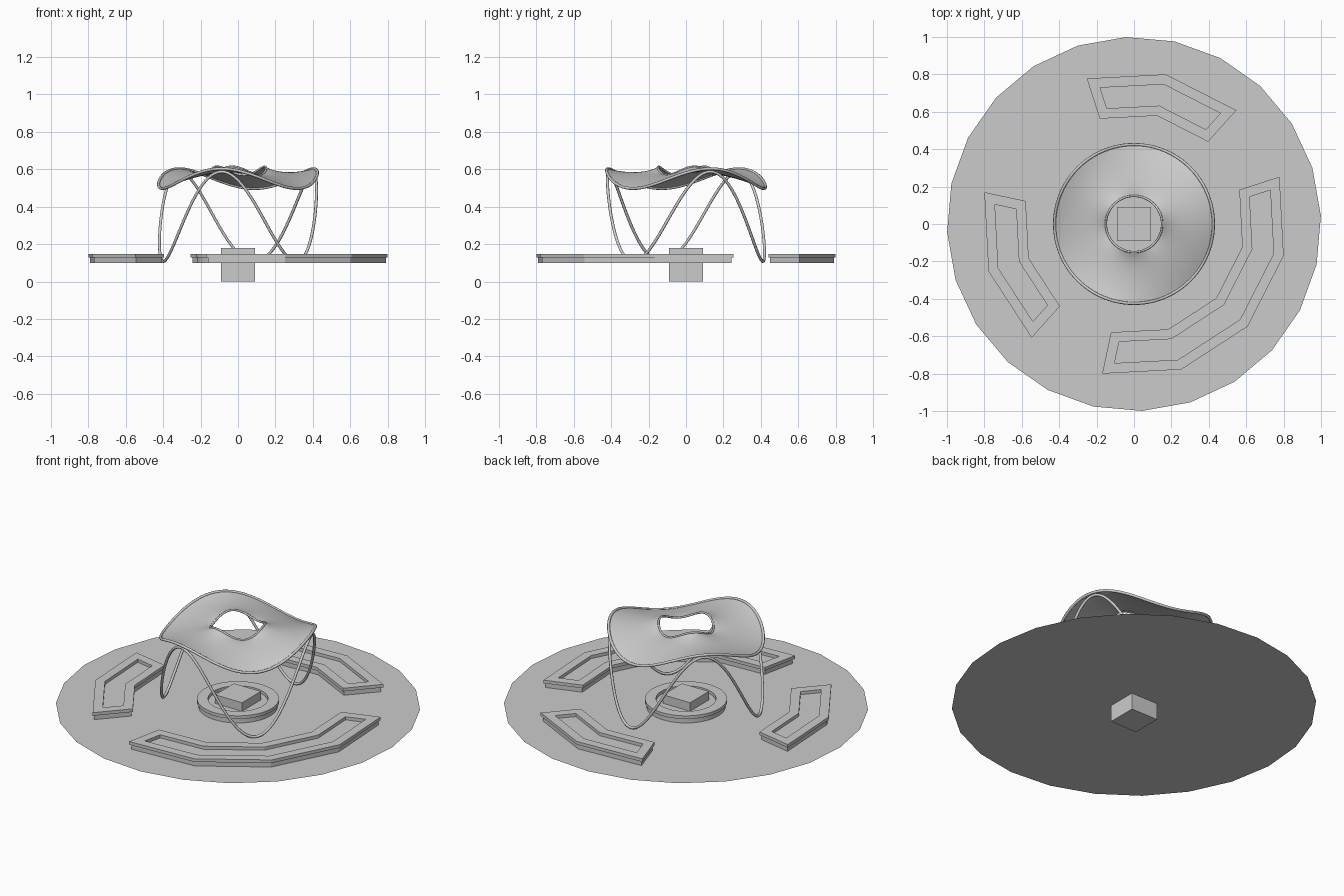
import bpy, bmesh, math
from math import cos, sin, radians, log

cube = bpy.data.objects.get("Cube")
if cube:
    bpy.data.objects.remove(cube)

grey = bpy.data.materials.new("light_grey")
grey.use_nodes = True
grey.diffuse_color = (0.6, 0.6, 0.6, 1)
grey.node_tree.nodes["Principled BSDF"].inputs["Base Color"].default_value = (0.6, 0.6, 0.6, 1)

GROUND = 0.1
PEAK = radians(18)          # direction of the first canopy crest


def polar(r, a, z):
    return (r * cos(a), r * sin(a), z)


def finish(name, bm, smooth=False):
    mesh = bpy.data.meshes.new(name)
    bm.to_mesh(mesh)
    bm.free()
    mesh.materials.append(grey)
    for p in mesh.polygons:
        p.use_smooth = smooth
    obj = bpy.data.objects.new(name, mesh)
    bpy.context.collection.objects.link(obj)
    return obj


def slab(bm, outline, z0, z1, margin, keep_frame):
    """Extrude either the border of an outline or the area inside that border."""
    inner = bm.faces.new([bm.verts.new((x, y, z0)) for x, y, _ in outline])
    inner.normal_update()
    border = bmesh.ops.inset_region(bm, faces=[inner], thickness=margin,
                                    use_boundary=True, use_even_offset=True)["faces"]
    keep, drop = (border, [inner]) if keep_frame else ([inner], border)
    bmesh.ops.delete(bm, geom=drop, context="FACES")
    top = bmesh.ops.extrude_face_region(bm, geom=keep, use_keep_orig=True)["geom"]
    bmesh.ops.translate(bm, vec=(0, 0, z1 - z0),
                        verts=[g for g in top if isinstance(g, bmesh.types.BMVert)])


def planter(name, outline, rim):
    """Low body with a slightly overhanging rim around a recessed top."""
    bm = bmesh.new()
    slab(bm, outline, GROUND, 0.128, 0.008, False)
    slab(bm, outline, 0.128, 0.147, rim, True)
    bmesh.ops.recalc_face_normals(bm, faces=bm.faces)
    return finish(name, bm)


def tube(name, path, radius):
    """Closed round tube through a loop of points."""
    curve = bpy.data.curves.new(name, "CURVE")
    curve.dimensions = "3D"
    curve.bevel_depth = radius
    curve.bevel_resolution = 2
    spline = curve.splines.new("POLY")
    spline.points.add(len(path) - 1)
    for point, co in zip(spline.points, path):
        point.co = (*co, 1)
    spline.use_cyclic_u = True
    spline.use_smooth = True
    curve.materials.append(grey)
    obj = bpy.data.objects.new(name, curve)
    bpy.context.collection.objects.link(obj)


# Flat ground disc
bm = bmesh.new()
bm.faces.new([bm.verts.new(polar(1, radians(2.5 + 15 * i), GROUND)) for i in range(24)])
finish("ground_disc", bm)

# Central block passing through the disc
bm = bmesh.new()
bmesh.ops.create_cube(bm, size=0.18)
bmesh.ops.translate(bm, verts=bm.verts, vec=(0, 0, 0.09))
finish("central_block", bm)

# Angular benches, each an arc of straight segments
for name, start, segments in (("front_bench", 258, 4), ("back_bench", 48, 2), ("right_bench", 168, 2)):
    angles = [radians(start + 30 * i) for i in range(segments + 1)]
    outline = [polar(0.818, a, 0) for a in angles] + [polar(0.592, a, 0) for a in reversed(angles)]
    planter(name, outline, 0.053)

# Round planter in the middle
planter("round_planter", [polar(0.225, math.tau * i / 48, 0) for i in range(48)], 0.06)

# Canopy membrane stretched between two wavy rings
R_IN, R_OUT = 0.15, 0.425
STEPS, ROWS = 96, 12


def canopy_height(r, a):
    t = log(r / R_IN) / log(R_OUT / R_IN)
    mean = 0.592 + (0.55 - 0.592) * t
    wave = 0.052 * (r / R_OUT) ** 3 + 0.02 * (R_IN / r) ** 3
    return mean + wave * cos(3 * (a - PEAK))


def canopy_loop(r):
    return [polar(r, a, canopy_height(r, a)) for a in (math.tau * i / STEPS for i in range(STEPS))]


bm = bmesh.new()
rows = [[bm.verts.new(co) for co in canopy_loop(R_IN + (R_OUT - R_IN) * j / ROWS)]
        for j in range(ROWS + 1)]
for inner, outer in zip(rows, rows[1:]):
    for i in range(STEPS):
        k = (i + 1) % STEPS
        bm.faces.new((inner[i], outer[i], outer[k], inner[k]))
finish("canopy_membrane", bm, smooth=True)

tube("canopy_outer_ring", canopy_loop(R_OUT), 0.008)
tube("canopy_inner_ring", canopy_loop(R_IN), 0.006)

# Continuous wavy leg tube that touches the ground three times
leg = [polar(0.42, a, 0.347 + 0.24 * cos(3 * (a - PEAK)))
       for a in (math.tau * i / 144 for i in range(144))]
tube("wavy_legs", leg, 0.008)
